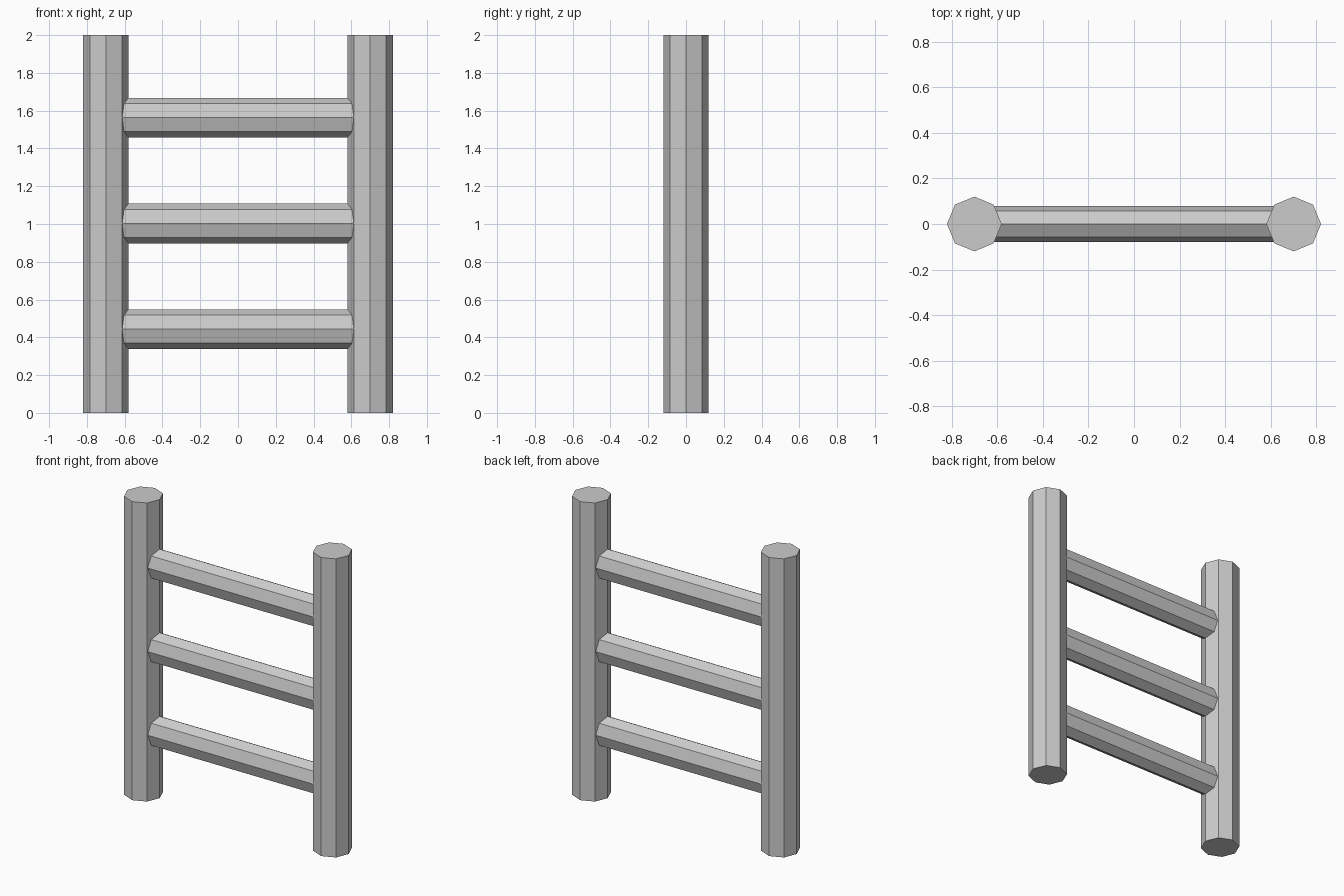
import bpy
from math import pi

cube = bpy.data.objects.get("Cube")
if cube:
    bpy.data.objects.remove(cube, do_unlink=True)

# Single grey material
grey = bpy.data.materials.new("plain_grey")
grey.use_nodes = True
colour = (0.6, 0.6, 0.6, 1)
grey.diffuse_color = colour
grey.node_tree.nodes["Principled BSDF"].inputs["Base Color"].default_value = colour


def octagon_bar(name, radius, length, location, rotation=(0, 0, 0), scale=(1, 1, 1)):
    """Flat-sided eight-cornered bar, with corners on its local x and y axes."""
    bpy.ops.mesh.primitive_cylinder_add(vertices=8, radius=radius, depth=length,
                                        location=location, rotation=rotation)
    bar = bpy.context.object
    bar.name = name
    bar.scale = scale
    bar.data.materials.append(grey)
    bpy.ops.object.transform_apply(location=False, rotation=True, scale=True)
    return bar


post_x = 0.70

# Upright posts
for side, sign in (("left", 1), ("right", -1)):
    octagon_bar(f"{side}_post", 0.12, 2.0, (sign * post_x, 0, 1))

# Rungs, taller than they are deep, with ends buried in the posts
for name, z in (("lower", 0.443), ("middle", 1.003), ("upper", 1.563)):
    octagon_bar(f"{name}_rung", 0.105, 2 * post_x, (0, 0, z),
                rotation=(0, pi / 2, 0), scale=(1, 0.08 / 0.105, 1))
